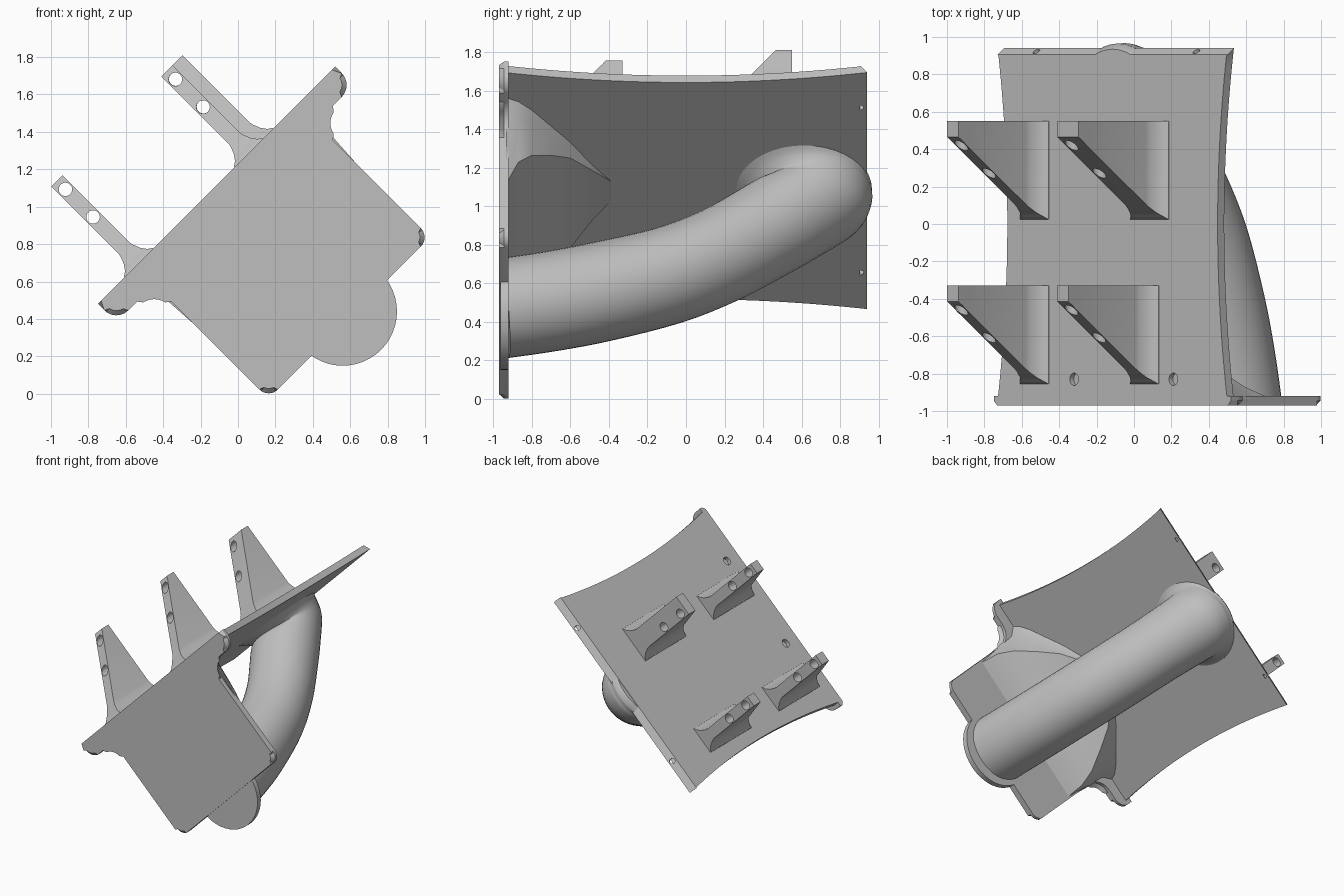
import bpy, bmesh, math
from mathutils import Matrix, Vector

if "Cube" in bpy.data.objects:
    bpy.data.objects.remove(bpy.data.objects["Cube"])

# Single plain grey
grey = bpy.data.materials.new("plain_grey")
grey.use_nodes = True
colour = (0.52, 0.52, 0.52, 1)
grey.diffuse_color = colour
grey.node_tree.nodes["Principled BSDF"].inputs["Base Color"].default_value = colour

# Working frame: x across the base plate, y along it, z out of its face; tilted 45 degrees
TILT = Matrix.Translation((0.5, 0, 0.5)) @ Matrix.Rotation(math.radians(-45), 4, 'Y')
TOP, UNDER = 0.87, 0.82


def finish(name, bm, angle=35):
    bmesh.ops.recalc_face_normals(bm, faces=bm.faces)
    bm.transform(TILT)
    mesh = bpy.data.meshes.new(name)
    bm.to_mesh(mesh)
    bm.free()
    mesh.materials.append(grey)
    ob = bpy.data.objects.new(name, mesh)
    bpy.context.collection.objects.link(ob)
    smooth(ob, angle)
    return ob


def smooth(ob, angle=35):
    bpy.ops.object.select_all(action='DESELECT')
    ob.select_set(True)
    bpy.context.view_layer.objects.active = ob
    bpy.ops.object.shade_smooth_by_angle(angle=math.radians(angle))


def loft(name, rings, angle=35):
    """Closed skin over a row of point rings."""
    bm = bmesh.new()
    rows = [[bm.verts.new(p) for p in ring] for ring in rings]
    count = len(rows[0])
    for a, b in zip(rows, rows[1:]):
        for i in range(count):
            j = (i + 1) % count
            bm.faces.new((a[i], a[j], b[j], b[i]))
    bm.faces.new(rows[0])
    bm.faces.new(rows[-1])
    return finish(name, bm, angle)


def drill(ob, holes):
    """Cut round holes given as (centre, axis, radius, length)."""
    bm = bmesh.new()
    for centre, axis, radius, length in holes:
        turn = Vector((0, 0, 1)).rotation_difference(Vector(axis)).to_matrix().to_4x4()
        bmesh.ops.create_cone(bm, cap_ends=True, segments=24, radius1=radius,
                              radius2=radius, depth=length,
                              matrix=Matrix.Translation(centre) @ turn)
    cutter = finish("hole_cutter", bm)
    cutter.hide_render = True
    mod = ob.modifiers.new("holes", 'BOOLEAN')
    mod.object = cutter
    mod.solver = 'EXACT'
    bpy.context.view_layer.objects.active = ob
    bpy.ops.object.modifier_apply(modifier=mod.name)
    bpy.data.objects.remove(cutter)
    smooth(ob)


def arc(cx, cz, r, start, end, steps=8):
    angles = [math.radians(start + (end - start) * i / steps) for i in range(steps + 1)]
    return [(cx + r * math.cos(a), cz + r * math.sin(a)) for a in angles]


def end_plate(name, outline, front, back, bevel, skip_top):
    """Outline extruded along y with a chamfered front edge."""
    bm = bmesh.new()
    near = [bm.verts.new((x, front, z)) for x, z in outline]
    far = [bm.verts.new((x, back, z)) for x, z in outline]
    bm.faces.new(near)
    bm.faces.new(far)
    for i in range(len(near)):
        j = (i + 1) % len(near)
        bm.faces.new((near[i], near[j], far[j], far[i]))
    rim = [e for e in bm.edges if all(v in near for v in e.verts)
           and not (skip_top and all(v.co.z > TOP - 0.001 for v in e.verts))]
    bmesh.ops.bevel(bm, geom=rim, offset=bevel, segments=1, affect='EDGES',
                    clamp_overlap=False)
    return finish(name, bm, 25)


# Base plate with waisted sides and a sloping back edge
def plate_ring(y, y_top):
    w = 0.795 + 0.07 * (y / 0.92) ** 2
    return [(-w, y, UNDER), (w, y, UNDER), (w, y_top, TOP), (-w, y_top, TOP)]


steps = [-0.94 + 1.84 * i / 28 for i in range(29)]
base = loft("base_plate", [plate_ring(y, y) for y in steps] + [plate_ring(0.94, 0.905)])
drill(base, [((x, -0.83, TOP), (0, 0, 1), 0.033, 0.07) for x in (-0.29, 0.46)]
      + [((x, 0.922, 0.845), (0, 0.8, 0.6), 0.02, 0.06) for x in (-0.6, 0.61)])

# End flange with rounded ears and filleted shoulders
half = [(0.897, TOP)]
half += arc(0.807, 0.82, 0.09, 0, -90)
half += arc(0.74, 0.60, 0.13, 90, 180)
half += arc(0.54, -0.065, 0.07, 0, -90)
outline = half + [(-x, z) for x, z in reversed(half)]
end_plate("end_flange", outline, -0.97, -0.92, 0.025, True)
end_plate("flange_lobe", arc(0, -0.085, 0.29, 0, 352.5, 47), -0.962, -0.92, 0.02, False)

# Fillet web between flange and base plate: y, half width, lower height
web = [(-0.935, 0.6, 0.26), (-0.91, 0.59, 0.34), (-0.87, 0.58, 0.45), (-0.8, 0.53, 0.55),
       (-0.7, 0.43, 0.65), (-0.6, 0.33, 0.73), (-0.5, 0.2, 0.78), (-0.38, 0.06, 0.822)]
rings = []
for y, w, low in web:
    flare = 0.1 * (-0.38 - y) / 0.555
    rings.append([(-w, y, low), (w, y, low), (w + flare * 0.3, y, 0.84 - flare),
                  (w + flare, y, 0.84), (-w - flare, y, 0.84),
                  (-w - flare * 0.3, y, 0.84 - flare)])
loft("fillet_web", rings, 40)

# Curved strut: centre y, centre z, slope in degrees, side radius, depth radius
strut = [(-0.94, -0.04, 6, 0.26, 0.26), (-0.7, 0.01, 12, 0.26, 0.26),
         (-0.44, 0.08, 16, 0.26, 0.26), (-0.09, 0.2, 24, 0.26, 0.25),
         (0.175, 0.345, 34, 0.26, 0.245), (0.38, 0.5, 44, 0.26, 0.25),
         (0.54, 0.63, 60, 0.265, 0.265), (0.64, 0.71, 77, 0.27, 0.29),
         (0.665, 0.76, 90, 0.28, 0.3), (0.635, 0.8, 90, 0.305, 0.33),
         (0.6, 0.83, 90, 0.35, 0.365), (0.6, 0.867, 90, 0.33, 0.335)]


def strut_ring(y, z, slope, side, depth, count=40):
    s = math.radians(slope)
    ring = []
    for i in range(count):
        a = math.tau * i / count
        v = depth * math.sin(a)
        ring.append((side * math.cos(a), y - v * math.sin(s), z + v * math.cos(s)))
    return ring


def blend(rows, n=4):
    """Smooth in-between stations by a Catmull-Rom curve."""
    out = []
    for i in range(len(rows) - 1):
        quad = [rows[max(i - 1, 0)], rows[i], rows[i + 1], rows[min(i + 2, len(rows) - 1)]]
        for k in range(n):
            t = k / n
            out.append([b + 0.5 * t * (c - a + t * (2*a - 5*b + 4*c - d + t * (3*(b - c) + d - a)))
                        for a, b, c, d in zip(*quad)])
    return out + [rows[-1]]


body = blend(strut[:-1]) + [strut[-1]]
loft("curved_strut", [strut_ring(*row) for row in body], 45)

# Mounting arms: height, depth in front of the back face, extra half width
arm = [(0.85, 0.53, 0.07), (0.875, 0.525, 0.065), (0.89, 0.51, 0.042), (0.92, 0.49, 0.02),
       (0.96, 0.46, 0.004), (0.98, 0.445, 0), (1.42, 0.135, 0), (1.46, 0.105, 0),
       (1.49, 0.085, 0)]


def mounting_arm(name, x, back, half_width, hole_x):
    rings = []
    for z, reach, extra in arm:
        w = half_width + extra
        rings.append([(x - w, back - reach, z), (x + w, back - reach, z),
                      (x + w, back, z), (x - w, back, z)])
    ob = loft(name, rings)
    drill(ob, [((hole_x, back - 0.2, z), (0, 1, 0), 0.036, 0.8) for z in (1.425, 1.216)])


mounting_arm("front_right_arm", -0.587, -0.33, 0.0425, -0.587)
mounting_arm("back_right_arm", -0.587, 0.55, 0.0425, -0.587)
mounting_arm("front_left_arm", 0.245, -0.33, 0.0425, 0.245)
mounting_arm("back_left_arm", 0.283, 0.55, 0.08, 0.247)
